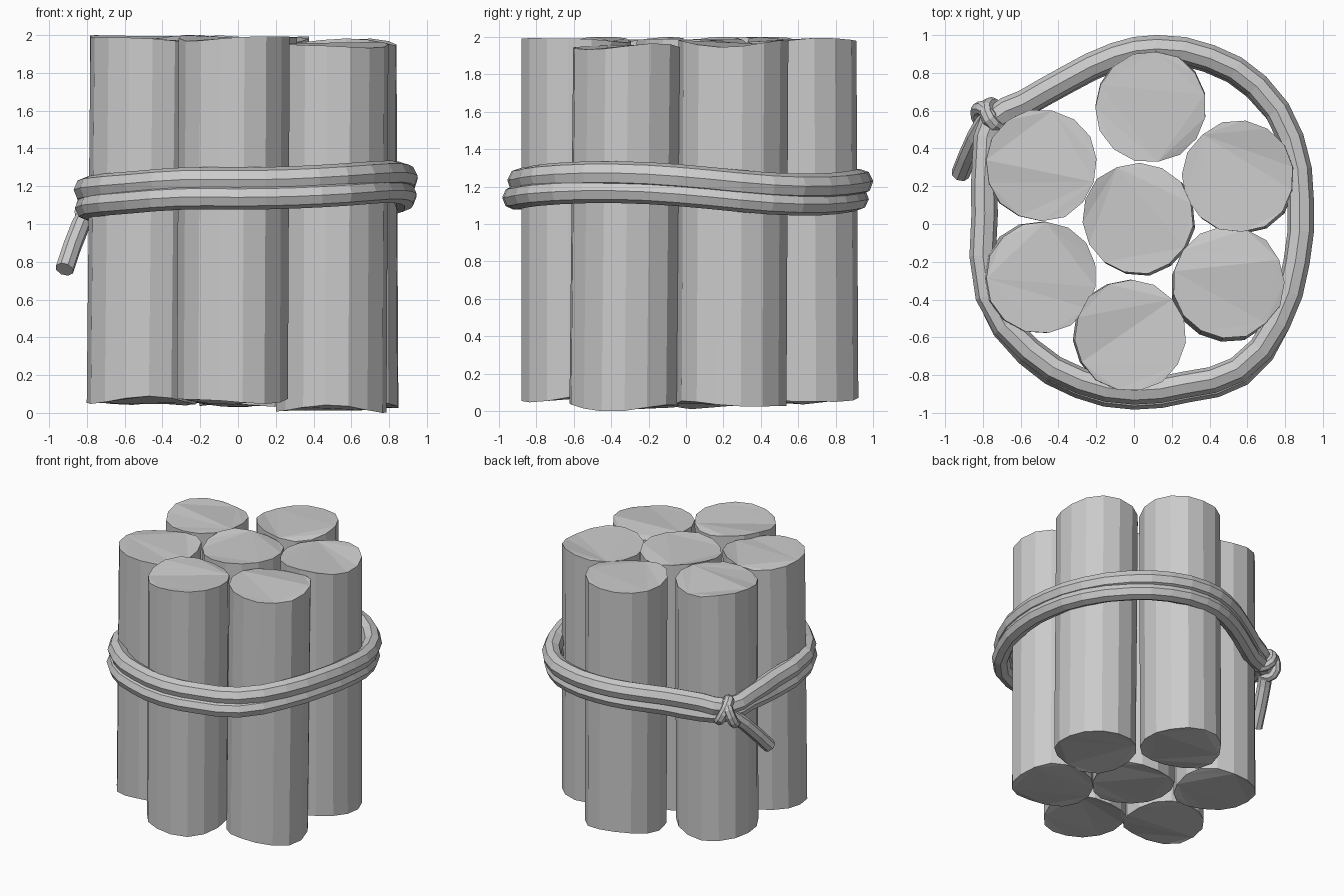
import bpy, bmesh, math, random
from mathutils import Vector

if "Cube" in bpy.data.objects:
    bpy.data.objects.remove(bpy.data.objects["Cube"])

random.seed(4)


def log(name, x, y, z0, z1, lean=(0, 0), r=0.298, sides=15):
    """Faceted log with slightly irregular girth and wavy cut ends."""
    bm = bmesh.new()
    phase = random.uniform(0, 6.28)
    radii = [r * random.uniform(0.975, 1.01) for _ in range(sides)]
    rings = []
    for z, (ox, oy), amp in ((z0, lean, 0.016), (z1, (0, 0), 0.014)):
        ring = []
        for i, rad in enumerate(radii):
            a = math.tau * i / sides + phase
            wave = amp * math.sin(2 * a + phase * 3 + z) + 0.5 * amp * math.sin(3 * a + phase)
            ring.append(bm.verts.new((x + ox + rad * math.cos(a),
                                      y + oy + rad * math.sin(a),
                                      min(2.0, max(0.0, z + wave)))))
        rings.append(ring)
    lo, hi = rings
    for i in range(sides):
        j = (i + 1) % sides
        bm.faces.new((lo[i], lo[j], hi[j], hi[i]))
    caps = [bm.faces.new(lo[::-1]), bm.faces.new(hi)]
    bmesh.ops.triangulate(bm, faces=caps)
    me = bpy.data.meshes.new(name)
    bm.to_mesh(me)
    bm.free()
    bpy.context.collection.objects.link(bpy.data.objects.new(name, me))


def rope(name, pts, r, closed=True, res=2):
    """Flat-shaded round tube along a smooth path."""
    cu = bpy.data.curves.new(name, 'CURVE')
    cu.dimensions = '3D'
    cu.bevel_depth = r
    cu.bevel_resolution = 2
    cu.resolution_u = res
    cu.use_fill_caps = not closed
    sp = cu.splines.new('BEZIER')
    sp.bezier_points.add(len(pts) - 1)
    for bp, p in zip(sp.bezier_points, pts):
        bp.co = p
        bp.handle_left_type = bp.handle_right_type = 'AUTO'
    sp.use_cyclic_u = closed
    sp.use_smooth = False
    ob = bpy.data.objects.new(name, cu)
    bpy.context.collection.objects.link(ob)
    bpy.ops.object.select_all(action='DESELECT')
    ob.select_set(True)
    bpy.context.view_layer.objects.active = ob
    bpy.ops.object.convert(target='MESH')
    bpy.context.object.name = name


# Seven logs: six around one
log("log_back", 0.09, 0.62, 0.06, 1.98, (0.0, 0.01))
log("log_right_back", 0.55, 0.25, 0.035, 1.965, (0.01, -0.01))
log("log_right_front", 0.50, -0.31, 0.02, 1.945, (-0.01, -0.02))
log("log_front", -0.02, -0.59, 0.065, 1.985, (-0.01, 0.0))
log("log_left_front", -0.49, -0.28, 0.065, 1.98, (-0.02, 0.0))
log("log_left_back", -0.49, 0.31, 0.06, 1.985, (-0.005, 0.0))
log("log_center", 0.02, 0.03, 0.05, 1.98, (0.01, -0.01))

# Rope wound twice around the bundle
path = [(-0.79, 0.05, 1.17), (-0.77, -0.38, 1.19), (-0.55, -0.67, 1.21),
        (-0.28, -0.83, 1.23), (0.0, -0.885, 1.23), (0.27, -0.85, 1.235),
        (0.55, -0.77, 1.25), (0.76, -0.52, 1.265), (0.86, -0.2, 1.26),
        (0.882, 0.12, 1.235), (0.83, 0.45, 1.205), (0.65, 0.73, 1.20),
        (0.40, 0.88, 1.215), (0.12, 0.93, 1.225), (-0.1, 0.89, 1.22),
        (-0.35, 0.77, 1.20), (-0.58, 0.64, 1.16), (-0.745, 0.55, 1.13),
        (-0.785, 0.35, 1.15)]
rope("rope_upper", path, 0.07)
lower = []
for x, y, z in path:
    out = 1 + 0.042 * max(0, -y) - 0.02 * max(0, y)
    drop = 0.05 if x < -0.7 and y > 0.3 else 0.09
    lower.append((x * (1 if abs(x) > 0.7 else out), y * out, z - drop))
rope("rope_lower", lower, 0.064)

# Knot: two tilted wraps around the meeting strands
for k, (c, axis) in enumerate((((-0.735, 0.575, 1.115), (0.75, 0.5, 0.45)),
                               ((-0.785, 0.555, 1.10), (0.75, 0.45, -0.35)))):
    n = Vector(axis).normalized()
    u = n.cross(Vector((0, 0, 1))).normalized()
    v = n.cross(u)
    loop = [Vector(c) + 0.065 * math.cos(a) * u + 0.085 * math.sin(a) * v
            for a in (math.tau * i / 6 for i in range(6))]
    rope("knot_wrap_%d" % (k + 1), loop, 0.038)

# Loose rope end
rope("rope_tail", [(-0.77, 0.57, 1.10), (-0.835, 0.46, 0.99), (-0.918, 0.265, 0.76)],
     0.05, closed=False)
